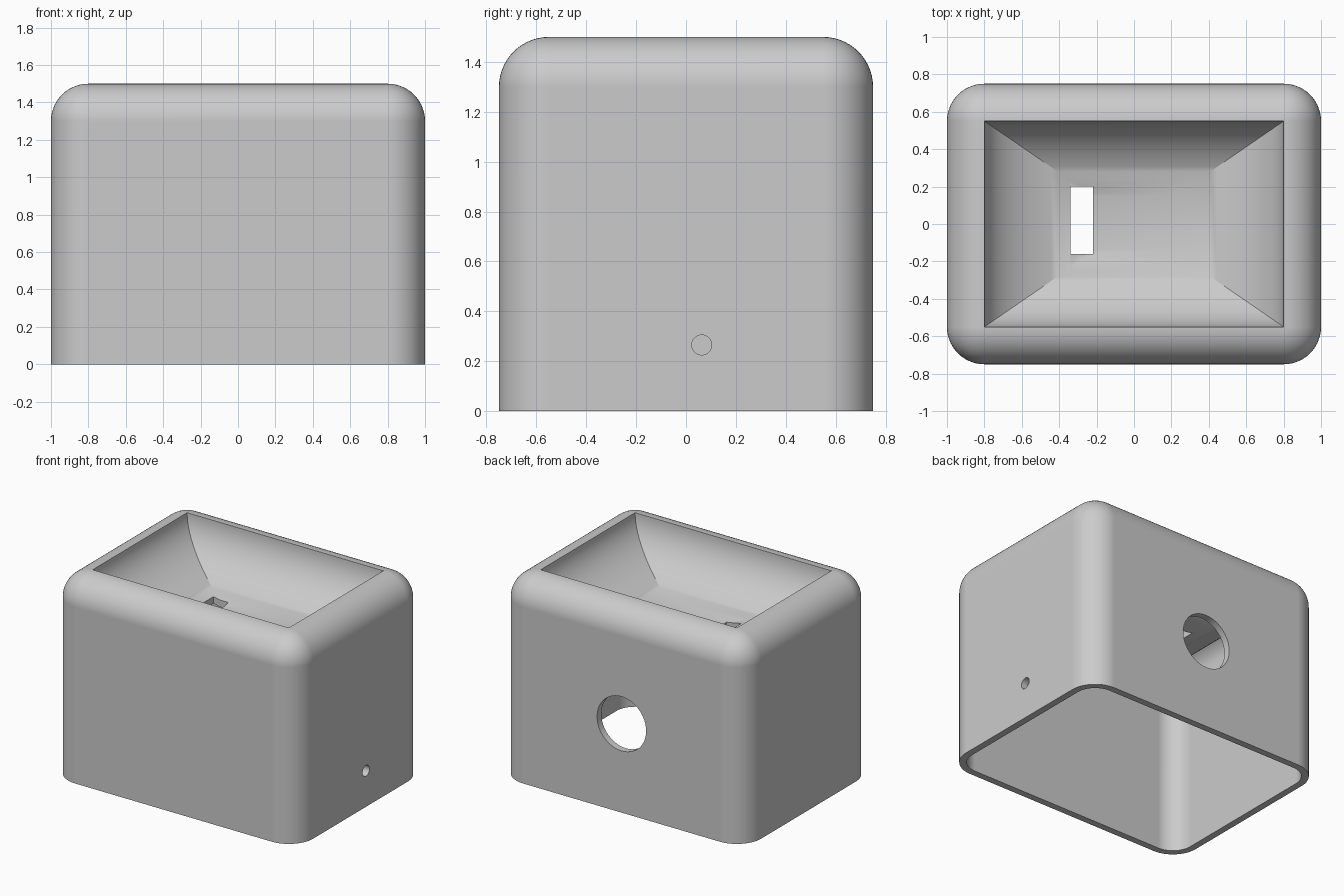
import bpy, bmesh, math
from mathutils import Matrix

cube = bpy.data.objects.get("Cube")
if cube:
    bpy.data.objects.remove(cube, do_unlink=True)

WALL, TOP = 0.05, 1.5


def make_object(name, bm):
    bmesh.ops.recalc_face_normals(bm, faces=bm.faces)
    mesh = bpy.data.meshes.new(name)
    bm.to_mesh(mesh)
    bm.free()
    obj = bpy.data.objects.new(name, mesh)
    bpy.context.collection.objects.link(obj)
    return obj


def box(x0, x1, y0, y1, z0, z1):
    bm = bmesh.new()
    bmesh.ops.create_cube(bm, size=1)
    bmesh.ops.scale(bm, vec=(x1 - x0, y1 - y0, z1 - z0), verts=bm.verts)
    bmesh.ops.translate(bm, vec=((x0 + x1) / 2, (y0 + y1) / 2, (z0 + z1) / 2), verts=bm.verts)
    return bm


def rounded_block(name, hx, hy, bottom, top, radius):
    """Block with rounded sides and top, square at the bottom."""
    bm = box(-hx, hx, -hy, hy, bottom, top)
    edges = [e for e in bm.edges if max(v.co.z for v in e.verts) > top - 0.01]
    bmesh.ops.bevel(bm, geom=edges, offset=radius, segments=14, profile=0.5, affect='EDGES')
    return make_object(name, bm)


def bowl(name, hx, hy, depth, steps=32):
    """Rectangular bowl whose four sides curve down to one lowest point."""
    bm = bmesh.new()
    levels = [(1, TOP + 0.2)]
    for i in range(steps + 1):
        t = math.pi / 2 * i / steps
        levels.append((math.cos(t), TOP - depth * math.sin(t)))
    rings = [[bm.verts.new((sx * hx * s, sy * hy * s, z))
              for sx, sy in ((-1, -1), (1, -1), (1, 1), (-1, 1))] for s, z in levels[:-1]]
    lowest = bm.verts.new((0, 0, levels[-1][1]))
    bm.faces.new(rings[0])
    for a, b in zip(rings, rings[1:]):
        for i in range(4):
            j = (i + 1) % 4
            bm.faces.new((a[i], a[j], b[j], b[i]))
    for i in range(4):
        bm.faces.new((rings[-1][i], rings[-1][(i + 1) % 4], lowest))
    return make_object(name, bm)


def drill(name, radius, location, axis):
    bm = bmesh.new()
    bmesh.ops.create_cone(bm, cap_ends=True, segments=48, radius1=radius, radius2=radius, depth=0.3)
    turn = Matrix.Rotation(math.pi / 2, 4, axis)
    bmesh.ops.transform(bm, matrix=Matrix.Translation(location) @ turn, verts=bm.verts)
    return make_object(name, bm)


def cut(obj, cutter):
    """Subtract the cutter for good and remove it."""
    cutter.hide_render = True
    mod = obj.modifiers.new("cut", 'BOOLEAN')
    mod.operation, mod.solver, mod.object = 'DIFFERENCE', 'EXACT', cutter
    graph = bpy.context.evaluated_depsgraph_get()
    mesh = bpy.data.meshes.new_from_object(obj.evaluated_get(graph))
    obj.modifiers.clear()
    obj.data = mesh
    bpy.data.objects.remove(cutter, do_unlink=True)


# Hollow space, leaving a thin shell under the bowl
cavity = rounded_block("cavity", 1 - WALL, 0.75 - WALL, -0.2, TOP - WALL, 0.15)
cut(cavity, bowl("bowl_underside", 0.8 + WALL, 0.55 + WALL, 0.4 + WALL))

# Housing with bowl, slot, round rear opening and small side hole
housing = rounded_block("housing", 1, 0.75, 0, TOP, 0.2)
cut(housing, cavity)
cut(housing, bowl("bowl_hollow", 0.8, 0.55, 0.4))
cut(housing, make_object("slot", box(-0.34, -0.22, -0.16, 0.2, 0.9, 1.3)))
cut(housing, drill("rear_opening", 0.2, (0, 0.75, 0.655), 'X'))
cut(housing, drill("side_hole", 0.04, (1, 0.063, 0.265), 'Y'))

# Plain grey material
grey = bpy.data.materials.new("light_grey")
grey.use_nodes = True
colour = (0.6, 0.6, 0.6, 1)
grey.diffuse_color = colour
grey.node_tree.nodes["Principled BSDF"].inputs["Base Color"].default_value = colour
housing.data.materials.clear()
housing.data.materials.append(grey)

# Smooth curves, sharp creases
bpy.ops.object.select_all(action='DESELECT')
housing.select_set(True)
bpy.context.view_layer.objects.active = housing
bpy.ops.object.shade_smooth_by_angle(angle=math.radians(30))
weighted = housing.modifiers.new("even_shading", 'WEIGHTED_NORMAL')
weighted.keep_sharp = True
